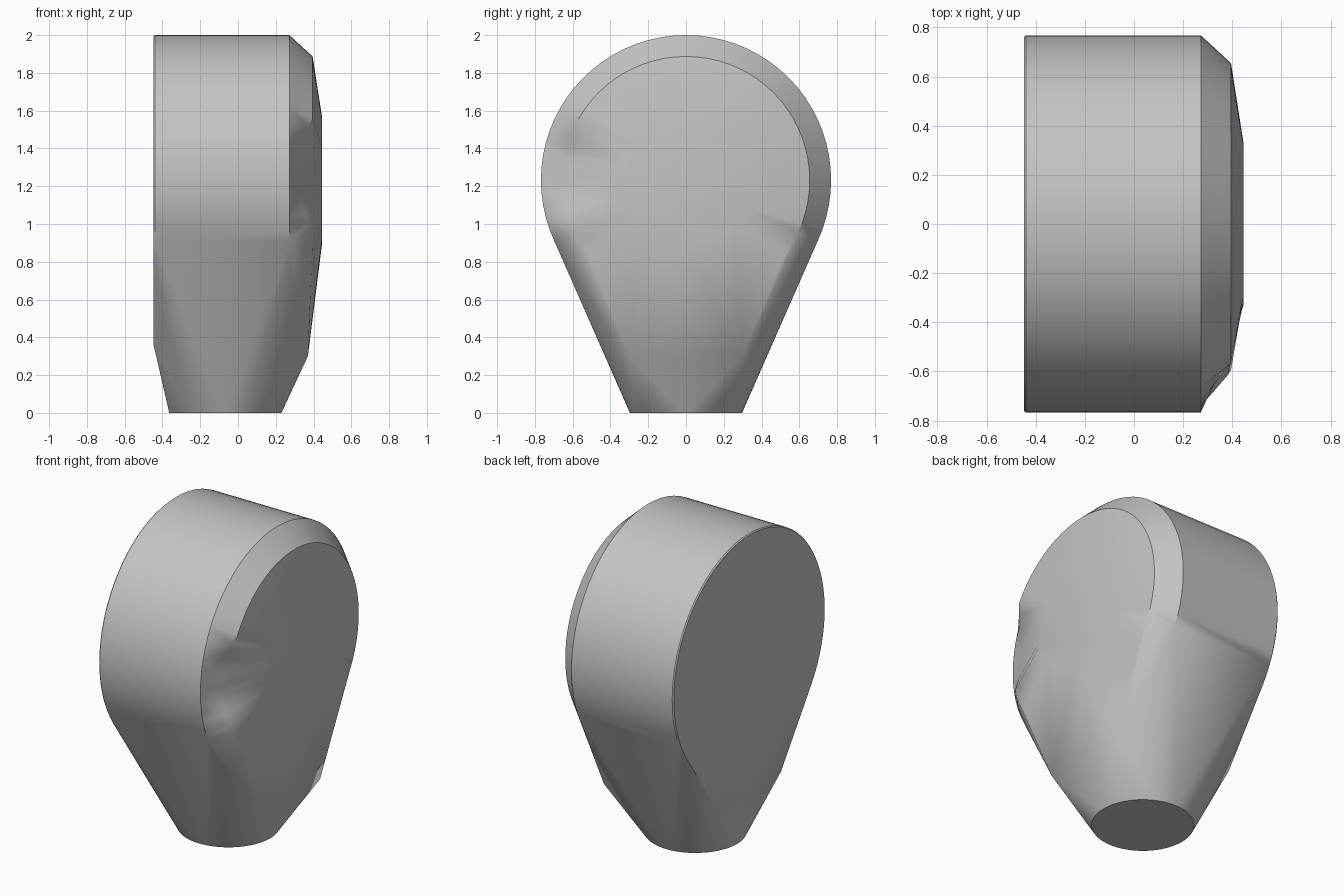
import bpy
import bmesh
import math

if "Cube" in bpy.data.objects:
    bpy.data.objects.remove(bpy.data.objects["Cube"], do_unlink=True)

SEGMENTS = 72
AXIS_Z = 1.232
MID_X, MID_R = 0.395, 0.655

# One grey for the whole body
grey = bpy.data.materials.new("light_grey")
grey.use_nodes = True
colour = (0.55, 0.55, 0.55, 1)
grey.diffuse_color = colour
grey.node_tree.nodes["Principled BSDF"].inputs["Base Color"].default_value = colour

bm = bmesh.new()


def side_ring(x, radius):
    """Circle of points facing along x."""
    return [bm.verts.new((x, radius * math.sin(a), AXIS_Z + radius * math.cos(a)))
            for a in (math.tau * i / SEGMENTS for i in range(SEGMENTS))]


# Drum: back rim, outer rim, chamfer rim and raised centre of the face
side_ring(-0.447, 0.762)
side_ring(-0.44, 0.768)
side_ring(0.272, 0.768)
rim = side_ring(MID_X, MID_R)
side_ring(0.445, 0.335)

# Round foot
for i in range(SEGMENTS):
    a = math.tau * i / SEGMENTS
    bm.verts.new((-0.067 + 0.297 * math.cos(a), 0.297 * math.sin(a), 0))

# Lower corners of both flat sides
for side in (-1, 1):
    bm.verts.new((-0.447, side * 0.32, 0.36))
    bm.verts.new((0.37, side * 0.3, 0.3))

# Wrap everything in one skin
hull = bmesh.ops.convex_hull(bm, input=bm.verts[:])
loose = {g for g in hull["geom_interior"] + hull["geom_unused"]
         if isinstance(g, bmesh.types.BMVert)}
bmesh.ops.delete(bm, geom=list(loose), context='VERTS')

# Shallow dent in the front of the chamfer rim
for v in bm.verts:
    if abs(v.co.x - MID_X) < 0.001 and v.co.y < -0.4:
        t = abs(v.co.z - 1.27) / 0.29
        if t < 1:
            v.co.x -= 0.085 * min(1, 1.6 * (1 - t))

bmesh.ops.recalc_face_normals(bm, faces=bm.faces[:])
mesh = bpy.data.meshes.new("rounded_body")
bm.to_mesh(mesh)
bm.free()
mesh.materials.append(grey)

body = bpy.data.objects.new("rounded_body", mesh)
bpy.context.collection.objects.link(body)
bpy.ops.object.select_all(action='DESELECT')
body.select_set(True)
bpy.context.view_layer.objects.active = body
bpy.ops.object.shade_smooth_by_angle(angle=math.radians(30))
